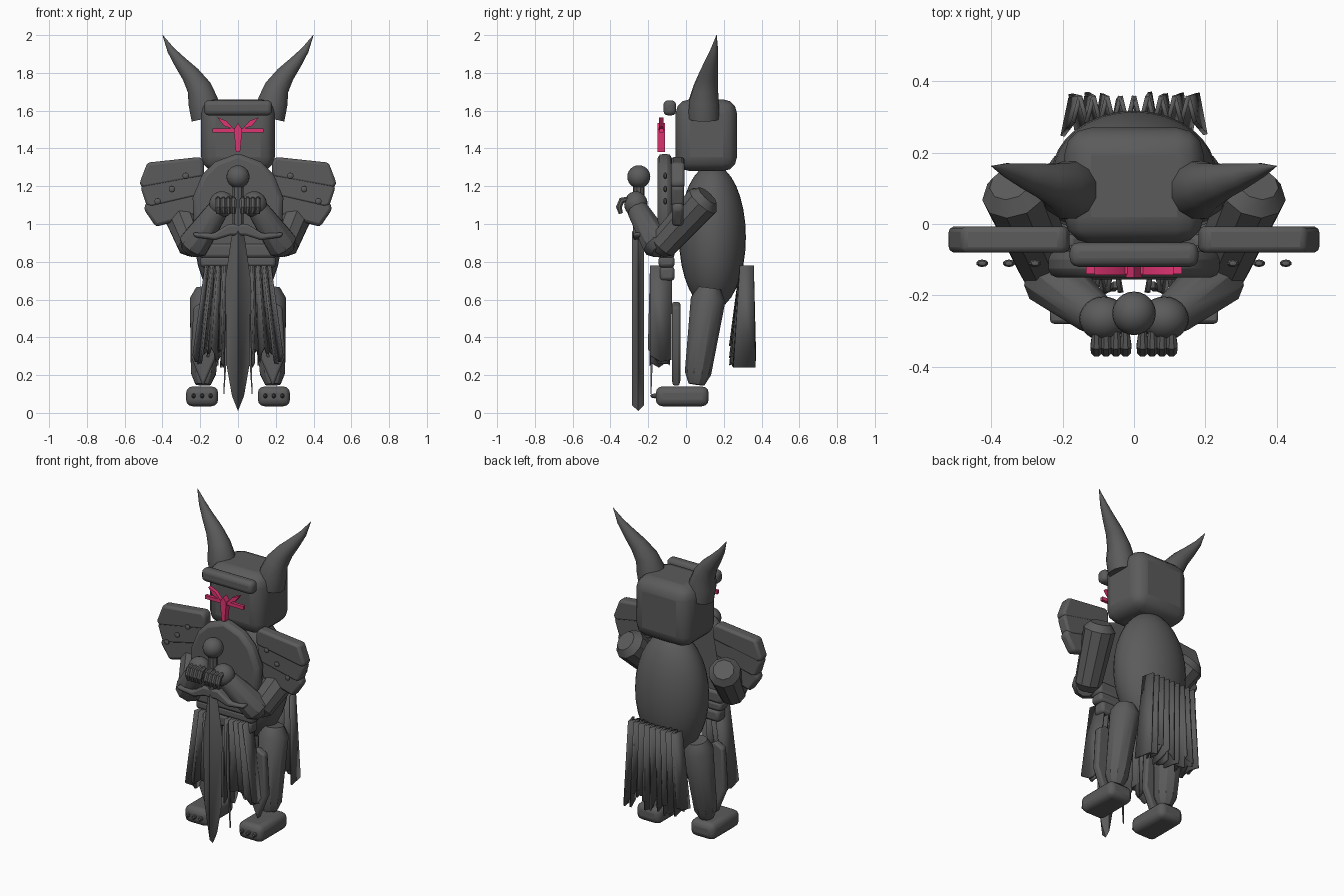
import bpy, bmesh, math, random
from mathutils import Vector, Matrix

random.seed(4)
cube = bpy.data.objects.get("Cube")
if cube:
    bpy.data.objects.remove(cube, do_unlink=True)


def material(name, color):
    m = bpy.data.materials.new(name)
    m.use_nodes = True
    m.diffuse_color = (*color, 1)
    m.node_tree.nodes["Principled BSDF"].inputs["Base Color"].default_value = (*color, 1)
    return m


IRON = material("dark iron", (0.105, 0.105, 0.105))
GLOW = material("crimson pink", (0.74, 0.035, 0.17))
parts = []


def finish(name, bm, mat=IRON, mirror=False, bevel=0, segments=2):
    bmesh.ops.recalc_face_normals(bm, faces=bm.faces)
    mesh = bpy.data.meshes.new(name)
    bm.to_mesh(mesh)
    bm.free()
    mesh.materials.append(mat)
    ob = bpy.data.objects.new(name, mesh)
    bpy.context.collection.objects.link(ob)
    if bevel:
        b = ob.modifiers.new("bevel", 'BEVEL')
        b.width, b.segments, b.limit_method = bevel, segments, 'ANGLE'
    if mirror:
        m = ob.modifiers.new("mirror", 'MIRROR')
        m.use_mirror_merge = False
    parts.append(ob)
    return ob


def box(name, lo, hi, **kw):
    lo, hi = Vector(lo), Vector(hi)
    bm = bmesh.new()
    mat = Matrix.Translation((lo + hi) / 2) @ Matrix.Diagonal((*(hi - lo), 1))
    bmesh.ops.create_cube(bm, size=1, matrix=mat)
    return finish(name, bm, **kw)


def balls(name, centers, radii, seg=24, **kw):
    bm = bmesh.new()
    for c in centers:
        bmesh.ops.create_uvsphere(bm, u_segments=seg, v_segments=seg // 2, radius=1,
                                  matrix=Matrix.Translation(c) @ Matrix.Diagonal((*radii, 1)))
    return finish(name, bm, **kw)


def plate(name, outline, y0, y1, **kw):
    # front outline in x and z, given thickness along y
    bm = bmesh.new()
    face = bm.faces.new([bm.verts.new((x, y0, z)) for x, z in outline])
    new = bmesh.ops.extrude_face_region(bm, geom=[face])["geom"]
    bmesh.ops.translate(bm, vec=(0, y1 - y0, 0),
                        verts=[v for v in new if isinstance(v, bmesh.types.BMVert)])
    return finish(name, bm, **kw)


def tube(name, rings, sides=8, **kw):
    # rings are (x, y, z, radius) along a path
    bm = bmesh.new()
    pts = [Vector(r[:3]) for r in rings]
    loops = []
    for i, r in enumerate(rings):
        d = (pts[min(i + 1, len(pts) - 1)] - pts[max(i - 1, 0)]).normalized()
        u = d.cross(Vector((0, 1, 0))).normalized()
        v = d.cross(u)
        angles = [math.tau * (k + .5) / sides for k in range(sides)]
        loops.append([bm.verts.new(pts[i] + r[3] * (u * math.cos(a) + v * math.sin(a)))
                      for a in angles])
    for a, b in zip(loops, loops[1:]):
        for k in range(sides):
            j = (k + 1) % sides
            bm.faces.new((a[k], a[j], b[j], b[k]))
    bm.faces.new(loops[0])
    bm.faces.new(loops[-1])
    return finish(name, bm, **kw)


def limb(name, a, b, ra, rb, sides=10, cap=.04, **kw):
    # tapered limb with chamfered ends
    a, b = Vector(a), Vector(b)
    d = (b - a).normalized() * cap
    rings = [(*a, ra * .65), (*(a + d), ra), (*(b - d), rb), (*b, rb * .6)]
    return tube(name, rings, sides, **kw)


def cloth(name, top, bottom, ytop, ybottom, strips, **kw):
    # ragged pleated strips, folded back and forth between two depths
    bm = bmesh.new()
    for i in range(strips):
        def corner(k, low):
            t = k / strips
            x0, x1 = bottom if low else top
            ya, yb = ybottom if low else ytop
            z = .24 + random.random() * .12 if low else .78
            y = (ya, yb)[k % 2] + random.uniform(-.012, .012) * low
            return Vector((x0 + (x1 - x0) * t, y, z))
        a, b, c, d = corner(i, 0), corner(i + 1, 0), corner(i + 1, 1), corner(i, 1)
        notch = (c + d) / 2 + Vector((0, 0, random.uniform(-.04, .05)))
        notch.z = max(notch.z, .24)
        bm.faces.new([bm.verts.new(p) for p in (a, b, c, notch, d)])
    ob = finish(name, bm, **kw)
    s = ob.modifiers.new("thickness", 'SOLIDIFY')
    s.thickness, s.offset = .012, 0
    return ob


# Head, brow and horns
box("head", (-.195, -.055, 1.28), (.195, .27, 1.66), bevel=.075, segments=3)
box("brow_bar", (-.18, -.12, 1.575), (.18, -.052, 1.655), bevel=.025, segments=3)
tube("horn", [(.165, .095, 1.56, .085), (.185, .095, 1.65, .082), (.205, .105, 1.72, .067),
              (.25, .12, 1.79, .051), (.305, .135, 1.855, .036), (.355, .15, 1.92, .021),
              (.399, .162, 2, .001)], 12, mirror=True)

# Glowing visor
box("visor_slit", (-.135, -.14, 1.484), (.135, -.12, 1.506), mat=GLOW)
plate("visor_stem", [(-.011, 1.38), (.011, 1.38), (.022, 1.5), (0, 1.535), (-.022, 1.5)],
      -.15, -.112, mat=GLOW)
plate("visor_lash", [(.02, 1.5), (.06, 1.545), (.11, 1.565), (.075, 1.52)],
      -.143, -.118, mat=GLOW, mirror=True)

# Torso, breastplate and waist bands
balls("torso", [(0, .14, .93)], (.23, .177, .385), 32)
half = [(.12, 1.33), (.19, 1.26), (.24, 1.14), (.235, 1), (.19, .89), (.1, .84)]
plate("breastplate", [(0, 1.375)] + half + [(-x, z) for x, z in reversed(half)],
      -.075, -.15, bevel=.025)
for w, y, z0, z1 in ((.205, -.155, .82, .9), (.2, -.145, .77, .83), (.185, -.14, .7, .775)):
    box("waist_band", (-w, y, z0), (w, -.06, z1), bevel=.018)

# Layered shoulder wings with rivets
feathers = [[(.18, 1.34), (.2, 1.355), (.47, 1.325), (.52, 1.21), (.5, 1.19), (.18, 1.25)],
            [(.18, 1.27), (.5, 1.215), (.515, 1.19), (.485, 1.1), (.46, 1.09), (.2, 1.15)],
            [(.19, 1.18), (.48, 1.125), (.5, 1.08), (.435, .985), (.22, 1.045)]]
feathers[0] = [(.18, 1.33), (.2, 1.355), (.48, 1.325), (.522, 1.215), (.505, 1.19), (.18, 1.25)]
for i, outline in enumerate(feathers):
    plate("shoulder_wing", outline, -.08 + .003 * i, -.007 - .003 * i, mirror=True, bevel=.018)
balls("wing_rivet", [(.277, -.11, 1.255), (.35, -.11, 1.185), (.425, -.11, 1.12)],
      (.018, .011, .018), 10, mirror=True)

# Arms, hands and fingers
limb("upper_arm", (.345, .115, 1.15), (.23, -.15, .86), .095, .08, mirror=True)
limb("forearm", (.255, -.13, .86), (.09, -.27, 1.1), .085, .06, mirror=True)
balls("hand", [(.085, -.265, 1.105)], (.068, .062, .068), mirror=True)
for i in range(4):
    x = .024 + i * .027
    tube("finger", [(x, -.3, 1.135, .012), (x, -.34, 1.125, .018), (x, -.355, 1.09, .017),
                    (x, -.345, 1.055, .012)], 8, mirror=True)

# Greatsword
balls("pommel", [(0, -.25, 1.25)], (.061, .061, .061))
tube("sword_grip", [(0, -.25, .95, .03), (0, -.25, 1.22, .03)], 10)
guard = [(.05, 1), (.13, .95), (.24, .955), (.23, .93), (.12, .915), (.04, .94)]
plate("cross_guard", guard + [(-x, z) for x, z in reversed(guard)], -.28, -.225, bevel=.012)
edge = [(.035, .93), (.068, .7), (.06, .25), (.032, .09)]
blade = [(0, .99)] + edge + [(0, .01)] + [(-x, z) for x, z in reversed(edge)]
bm = bmesh.new()
rim = [bm.verts.new((x, -.253, z)) for x, z in blade]
for y in (-.285, -.222):
    ridge = [bm.verts.new((0, y, z)) for z in (.96, .04)]
    for i, (a, b) in enumerate(zip(rim, rim[1:] + rim[:1])):
        if i in (0, 9):
            bm.faces.new((a, b, ridge[0]))
        elif i in (4, 5):
            bm.faces.new((a, b, ridge[1]))
        elif i in (2, 7):
            bm.faces.new((a, b, ridge[i == 2], ridge[i != 2]))
        else:
            bm.faces.new((a, b, ridge[i in (3, 6)]))
finish("sword_blade", bm)

# Legs, shin guards and feet
limb("leg", (.165, .125, .66), (.185, .055, .15), .092, .07, 10, .06, mirror=True)
plate("shin_guard", [(.13, .56), (.18, .59), (.235, .56), (.25, .3), (.185, .14), (.115, .3)],
      -.075, -.03, mirror=True, bevel=.012)
box("foot", (.105, -.16, .035), (.275, .12, .14), mirror=True, bevel=.035, segments=3)
balls("toe_stud", [(x, -.165, .09) for x in (.145, .19, .235)],
      (.011, .025, .013), 8, mirror=True)

# Ragged skirt panels, hanging strands and back cape
cloth("front_skirt", (.04, .17), (.035, .235), (-.19, -.075), (-.19, -.09), 8, mirror=True)
tube("loose_strand", [(.05, -.17, .75, .012), (.06, -.18, .4, .012), (.075, -.185, .1, .003)],
     4, mirror=True)
cloth("back_cape", (-.17, .17), (-.2, .2), (.285, .358), (.24, .358), 18)

# Smooth rounded surfaces while keeping hard edges
bpy.ops.object.select_all(action='DESELECT')
for ob in parts:
    ob.select_set(True)
bpy.context.view_layer.objects.active = parts[0]
bpy.ops.object.shade_smooth_by_angle(angle=math.radians(32))
